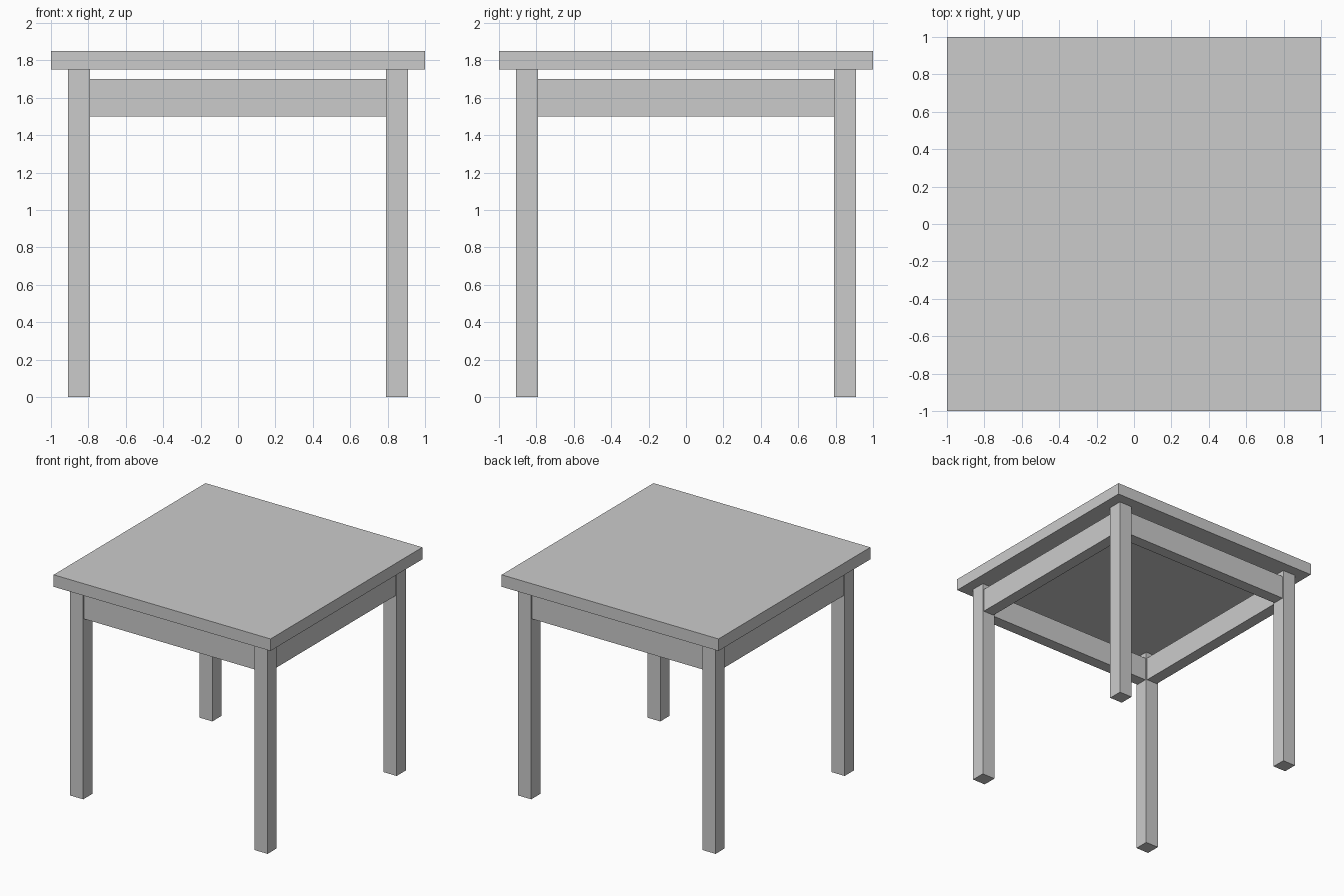
import bpy

if "Cube" in bpy.data.objects:
    bpy.data.objects.remove(bpy.data.objects["Cube"])


def box(name, centre, size):
    bpy.ops.mesh.primitive_cube_add(size=1, location=centre)
    ob = bpy.context.object
    ob.name = name
    ob.scale = size
    bpy.ops.object.transform_apply(location=False, rotation=False, scale=True)
    return ob


OFFSET = 0.85      # leg and apron centre lines
LEG = 0.12         # leg width
SPAN = 2 * OFFSET - LEG

# table top
box("table_top", (0, 0, 1.80), (2, 2, 0.10))

# four legs
for sx, side in ((-1, "left"), (1, "right")):
    for sy, end in ((-1, "front"), (1, "back")):
        box(f"{end}_{side}_leg", (sx * OFFSET, sy * OFFSET, 0.875), (LEG, LEG, 1.75))

# aprons between the legs, slightly thinner than the legs
for s, fb, lr in ((-1, "front", "left"), (1, "back", "right")):
    box(f"{fb}_apron", (0, s * OFFSET, 1.60), (SPAN, 0.10, 0.20))
    box(f"{lr}_apron", (s * OFFSET, 0, 1.60), (0.10, SPAN, 0.20))
